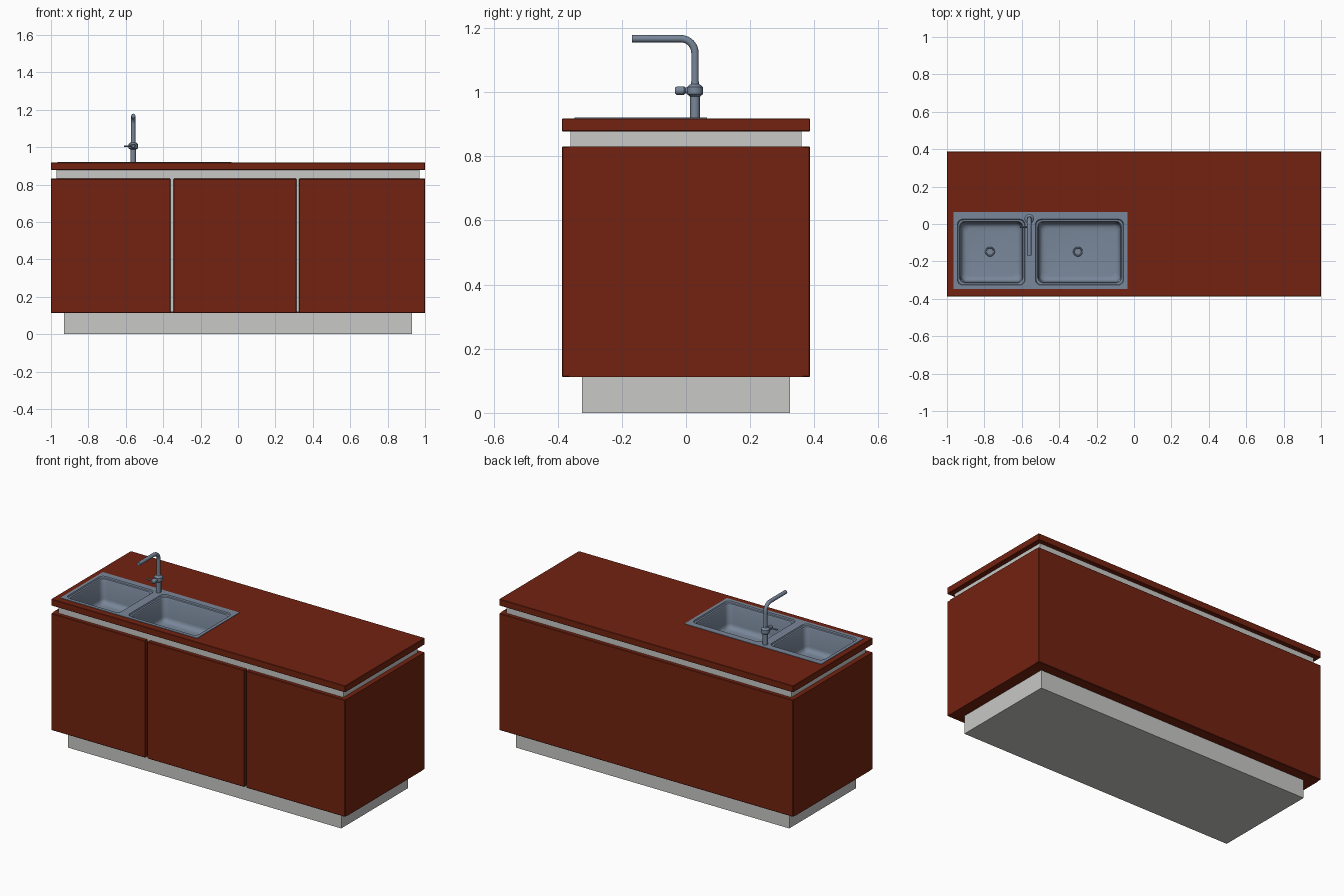
import bpy, bmesh, math
from mathutils import Vector

if "Cube" in bpy.data.objects:
    bpy.data.objects.remove(bpy.data.objects["Cube"], do_unlink=True)


def material(name, rgb):
    m = bpy.data.materials.new(name)
    m.use_nodes = True
    m.diffuse_color = (*rgb, 1)
    m.node_tree.nodes["Principled BSDF"].inputs["Base Color"].default_value = (*rgb, 1)
    return m


red = material("red brown laminate", (0.17, 0.016, 0.005))
grey = material("light grey", (0.58, 0.58, 0.57))
steel = material("blue grey steel", (0.19, 0.24, 0.32))


def finish(name, bm, mat, smooth=False):
    bmesh.ops.recalc_face_normals(bm, faces=bm.faces)
    me = bpy.data.meshes.new(name)
    bm.to_mesh(me)
    bm.free()
    ob = bpy.data.objects.new(name, me)
    bpy.context.collection.objects.link(ob)
    me.materials.append(mat)
    if smooth:
        bpy.ops.object.select_all(action="DESELECT")
        ob.select_set(True)
        bpy.context.view_layer.objects.active = ob
        bpy.ops.object.shade_smooth_by_angle(angle=math.radians(40))
    return ob


def box(name, x, y, z, mat, bevel=0):
    bm = bmesh.new()
    bmesh.ops.create_cube(bm, size=1)
    for v in bm.verts:
        v.co = [r[0] if c < 0 else r[1] for c, r in zip(v.co, (x, y, z))]
    if bevel:
        bmesh.ops.bevel(bm, geom=bm.edges[:], offset=bevel, segments=1, affect="EDGES")
    return finish(name, bm, mat)


def rounded_ring(bm, x, y, z, inset, radius):
    """Ring of vertices round a rounded rectangle."""
    verts = []
    for i in range(4):
        sx, sy = ((1, 1), (-1, 1), (-1, -1), (1, -1))[i]
        cx = (x[1] if sx > 0 else x[0]) - sx * (inset + radius)
        cy = (y[1] if sy > 0 else y[0]) - sy * (inset + radius)
        for k in range(6):
            a = math.pi / 2 * (i + k / 5)
            verts.append(bm.verts.new((cx + radius * math.cos(a), cy + radius * math.sin(a), z)))
    return verts


def loft(bm, rings, cap_start=False, cap_end=True):
    for a, b in zip(rings, rings[1:]):
        for i in range(len(a)):
            j = (i + 1) % len(a)
            bm.faces.new((a[i], a[j], b[j], b[i]))
    if cap_start:
        bm.faces.new(rings[0])
    if cap_end:
        bm.faces.new(rings[-1])


def cut(target, cutter):
    mod = target.modifiers.new("cut", "BOOLEAN")
    mod.operation = "DIFFERENCE"
    mod.solver = "EXACT"
    mod.object = cutter
    bpy.context.view_layer.objects.active = target
    bpy.ops.object.modifier_apply(modifier="cut")


def turned(name, start, axis, profile, mat, sides=20):
    """Lathe a (distance, radius) profile along an axis."""
    bm = bmesh.new()
    turn = Vector(axis).to_track_quat("Z", "Y")
    rings = [[bm.verts.new(Vector(start) + turn @ Vector((r * math.cos(t), r * math.sin(t), d)))
              for t in (2 * math.pi * i / sides for i in range(sides))] for d, r in profile]
    loft(bm, rings, True, True)
    return finish(name, bm, mat, True)


# Cabinet: plinth, grey core and red cladding
W, D, LOW, HIGH = 1.0, 0.387, 0.112, 0.831
TOP = 0.918
box("plinth", (-0.93, 0.93), (-0.325, 0.325), (0, LOW + 0.004), grey)
core = box("core", (-0.97, 0.97), (-0.36, 0.36), (LOW + 0.008, 0.88), grey)
box("bottom_panel", (-0.98, 0.98), (-0.362, 0.37), (LOW, LOW + 0.01), red)
box("back_panel", (-W, W), (0.36, D), (LOW, HIGH), red, 0.003)
for side, x in (("right", (-W, -0.97)), ("left", (0.97, W))):
    box(side + "_panel", x, (-0.365, 0.365), (LOW, HIGH), red)
for i, x in enumerate(((-W, -0.36), (-0.346, 0.314), (0.326, W))):
    box(f"door_{i + 1}", x, (-D, -0.36), (LOW, HIGH), red, 0.003)

worktop = box("worktop", (-W, W), (-D, D), (0.878, TOP), red, 0.002)

# Sink: flat rim with two lofted bowls
rim = box("sink_rim", (-0.965, -0.035), (-0.348, 0.065), (TOP - 0.004, TOP + 0.003), steel)
well = box("well_cutter", (-0.955, -0.045), (-0.338, 0.035), (0.74, 1.0), steel)
for target in (core, worktop):
    cut(target, well)
bpy.data.objects.remove(well, do_unlink=True)

RIM, FLOOR, FILLET = TOP + 0.003, 0.765, 0.03
Y = (-0.327, 0.026)
for name, x, drain in (("small", (-0.945, -0.582), -0.77), ("large", (-0.527, -0.055), -0.3)):
    bm = bmesh.new()
    loft(bm, [rounded_ring(bm, x, Y, z, 0, 0.03) for z in (0.8, 1.0)], True)
    cutter = finish("bowl_cutter", bm, steel)
    cut(rim, cutter)
    bpy.data.objects.remove(cutter, do_unlink=True)

    bm = bmesh.new()
    steps = [(RIM, 0), (RIM - 0.008, 0.003), (RIM - 0.01, 0.012), (RIM - 0.02, 0.016)]
    for k in range(6):
        a = math.pi / 2 * k / 5
        steps.append((FLOOR + FILLET * (1 - math.sin(a)), 0.02 + FILLET * (1 - math.cos(a))))
    loft(bm, [rounded_ring(bm, x, Y, z, inset, 0.03) for z, inset in steps])
    finish(name + "_bowl", bm, steel, True)
    turned(name + "_drain", (drain, -0.148, FLOOR), (0, 0, 1),
           ((0, 0.026), (0.004, 0.024), (0.004, 0.02), (0.001, 0.018)), steel)

# Tap: turned base with collar, swept spout, side knob and lever
TX, TY = -0.56, 0.028
turned("tap_base", (TX, TY, TOP), (0, 0, 1),
       ((0, 0.015), (0.068, 0.015), (0.076, 0.025), (0.098, 0.025), (0.108, 0.013), (0.115, 0.012)), steel)

curve = bpy.data.curves.new("tap_spout", "CURVE")
curve.dimensions = "3D"
curve.bevel_depth = 0.0115
curve.bevel_resolution = 4
curve.use_fill_caps = True
BEND = 0.045
path = [(TX, TY, 1.02)]
for k in range(9):
    a = math.pi / 2 * k / 8
    path.append((TX, TY - BEND * (1 - math.cos(a)), 1.167 - BEND * (1 - math.sin(a))))
path.append((TX, -0.168, 1.167))
spline = curve.splines.new("POLY")
spline.points.add(len(path) - 1)
for p, co in zip(spline.points, path):
    p.co = (*co, 1)
curve.materials.append(steel)
spout = bpy.data.objects.new("tap_spout", curve)
bpy.context.collection.objects.link(spout)

turned("tap_knob", (TX, TY, 1.005), (0, -1, 0),
       ((0, 0.009), (0.03, 0.009), (0.034, 0.013), (0.057, 0.013), (0.063, 0.008)), steel)
turned("tap_lever", (TX, -0.016, 1.005), (-1, 0, 0), ((0, 0.004), (0.05, 0.005)), steel, 12)
